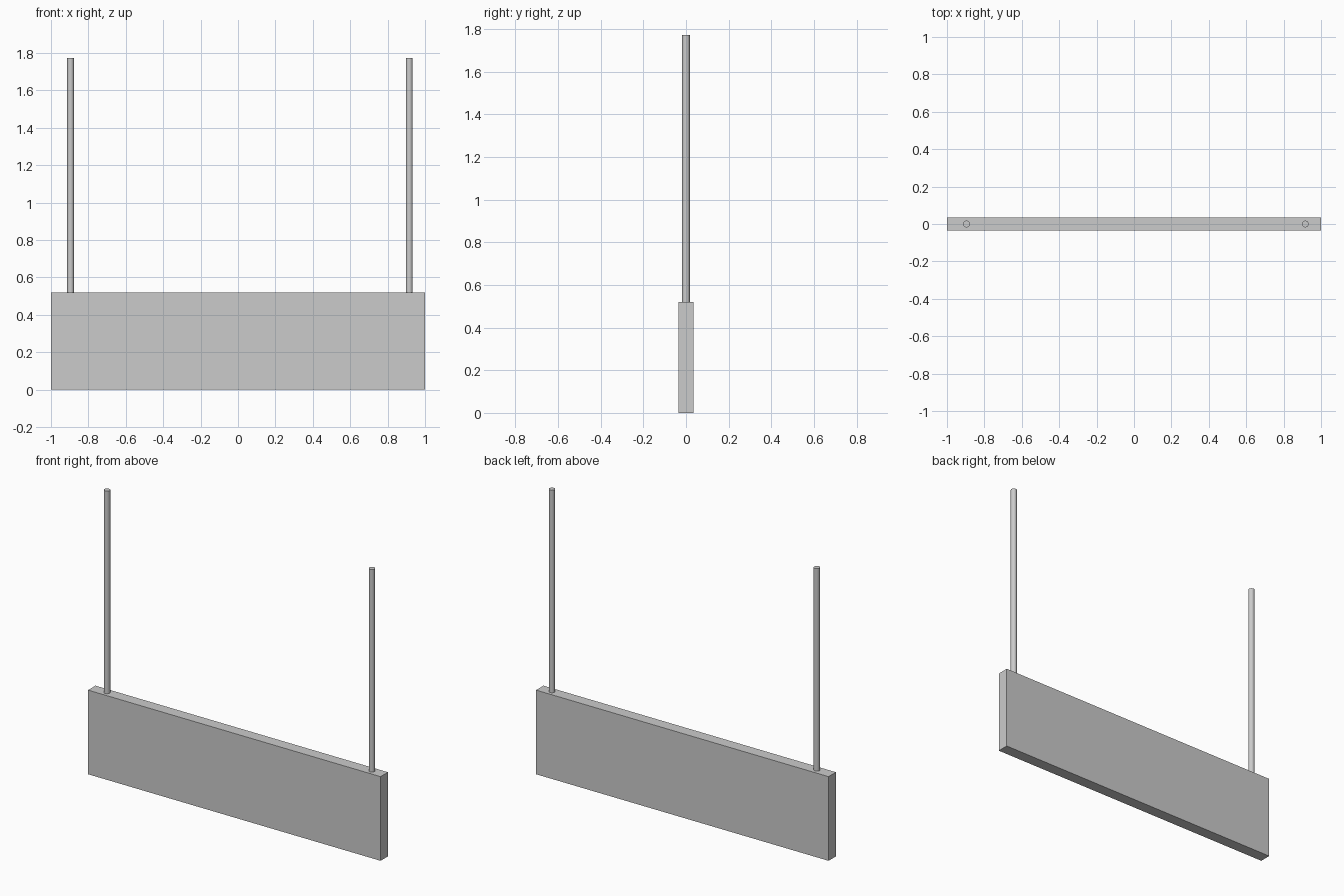
import bpy

if "Cube" in bpy.data.objects:
    bpy.data.objects.remove(bpy.data.objects["Cube"])

PANEL_TOP, ROD_TOP = 0.52, 1.772

# hanging panel: flat slab
bpy.ops.mesh.primitive_cube_add(size=1, location=(0, 0, PANEL_TOP / 2))
panel = bpy.context.object
panel.name = "sign_panel"
panel.scale = (2.0, 0.072, PANEL_TOP)
bpy.ops.object.transform_apply(location=False, rotation=False, scale=True)


# suspension rods standing on the panel's top edge
def rod(name, x):
    bpy.ops.mesh.primitive_cylinder_add(
        vertices=24, radius=0.018, depth=ROD_TOP - PANEL_TOP,
        location=(x, 0, (PANEL_TOP + ROD_TOP) / 2))
    bpy.context.object.name = name
    bpy.ops.object.shade_smooth_by_angle()


rod("left_rod", -0.895)
rod("right_rod", 0.916)
